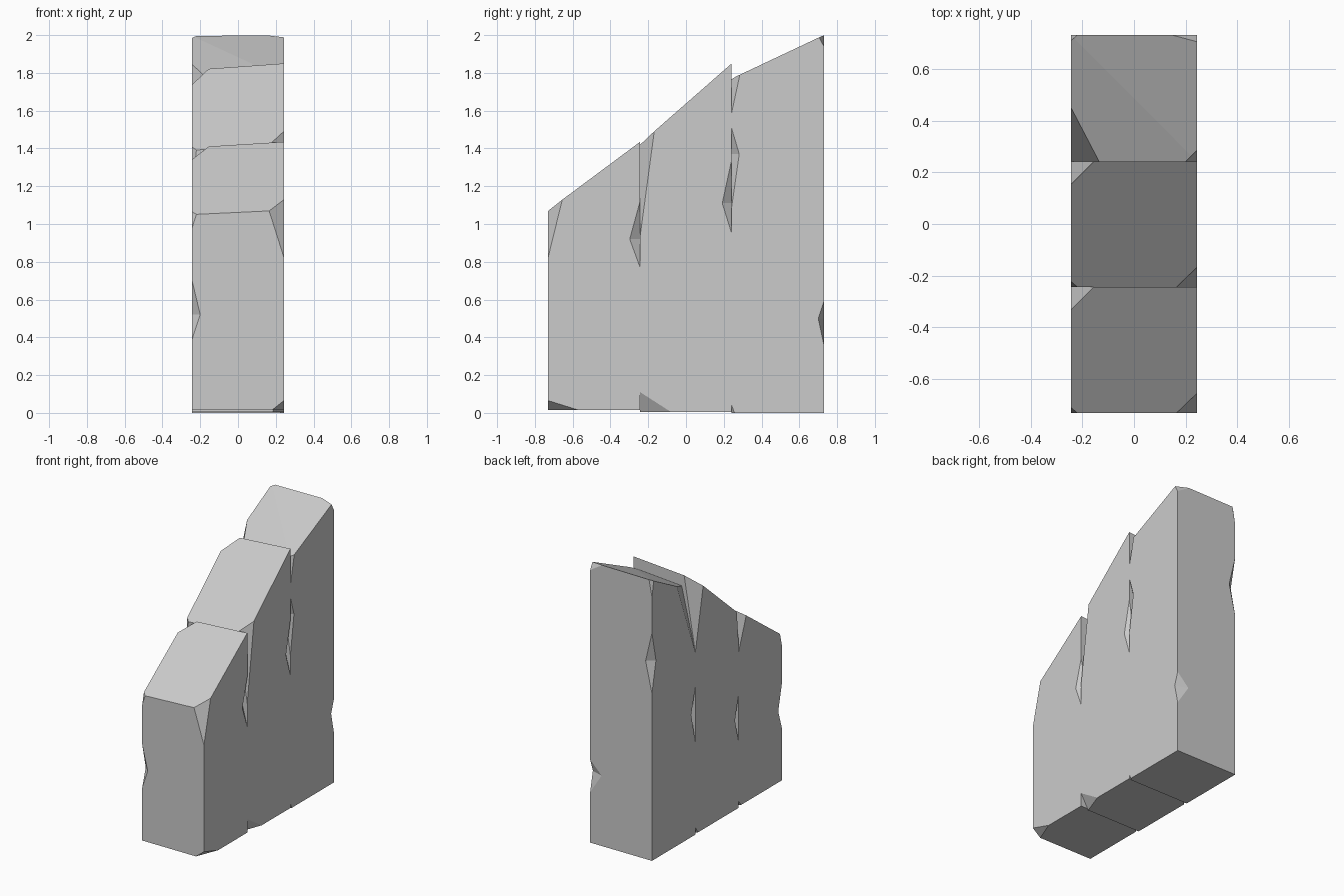
import bpy, bmesh
from mathutils import Vector

if "Cube" in bpy.data.objects:
    bpy.data.objects.remove(bpy.data.objects["Cube"])

X = 0.243


def block_corners(y0, y1, base, tops):
    # tops: heights at front left, front right, back left, back right
    c = {}
    for iy, y in enumerate((y0, y1)):
        for ix, x in enumerate((-X, X)):
            c[ix, iy, 0] = Vector((x, y, base))
            c[ix, iy, 1] = Vector((x, y, tops[iy * 2 + ix]))
    return c


def along(c, key, axis, dist):
    # point at a given distance from a corner along one of its edges
    other = list(key)
    other[axis] = 1 - other[axis]
    d = c[tuple(other)] - c[key]
    return c[key] + d * (dist / abs(d[axis]))


def chip_corner(bm, c, key, sizes):
    # slice off one corner with a plane and cap it
    p = [along(c, key, a, s) for a, s in enumerate(sizes)]
    n = (p[1] - p[0]).cross(p[2] - p[0]).normalized()
    if n.dot(c[key] - p[0]) < 0:
        n = -n
    res = bmesh.ops.bisect_plane(bm, geom=bm.verts[:] + bm.edges[:] + bm.faces[:],
                                 plane_co=p[0], plane_no=n, clear_outer=True)
    edges = [e for e in res["geom_cut"] if isinstance(e, bmesh.types.BMEdge)]
    bmesh.ops.edgenet_fill(bm, edges=edges)


def add_notch(bm, c, ix, iy, low, mid, high, dx, dy):
    # wedge cutter biting into a vertical edge
    e = c[ix, iy, 0]
    sx, sy = (1, -1)[ix], (1, -1)[iy]
    pts = [Vector((e.x, e.y, low)), Vector((e.x, e.y, high)),
           Vector((e.x + sx * dx, e.y, mid)), Vector((e.x, e.y + sy * dy, mid))]
    m = (pts[2] + pts[3]) / 2
    vs = [bm.verts.new(m + (p - m) * 1.3) for p in pts]
    bmesh.ops.convex_hull(bm, input=vs)


def make_object(name, bm):
    bmesh.ops.recalc_face_normals(bm, faces=bm.faces[:])
    me = bpy.data.meshes.new(name)
    bm.to_mesh(me)
    bm.free()
    ob = bpy.data.objects.new(name, me)
    bpy.context.collection.objects.link(ob)
    return ob


def stone(name, y0, y1, base, tops, chips, notches):
    c = block_corners(y0, y1, base, tops)
    bm = bmesh.new()
    bmesh.ops.convex_hull(bm, input=[bm.verts.new(p) for p in c.values()])
    bmesh.ops.dissolve_limit(bm, angle_limit=0.06, verts=bm.verts[:], edges=bm.edges[:])
    for key, sizes in chips.items():
        chip_corner(bm, c, key, sizes)
    ob = make_object(name, bm)

    cb = bmesh.new()
    for n in notches:
        add_notch(cb, c, *n)
    cutter = make_object(name + "_cutter", cb)
    mod = ob.modifiers.new("notches", "BOOLEAN")
    mod.operation, mod.solver, mod.object = "DIFFERENCE", "EXACT", cutter
    dg = bpy.context.evaluated_depsgraph_get()
    me = bpy.data.meshes.new_from_object(ob.evaluated_get(dg))
    ob.modifiers.clear()
    ob.data = me
    bpy.data.objects.remove(cutter)


# Corner keys are (right, back, top) as 0 or 1
# Front, lowest slab
stone("front_stone", -0.73, -0.243, 0.015, (1.05, 1.073, 1.405, 1.435),
      {(1, 0, 1): (0.078, 0.075, 0.25), (0, 0, 1): (0.023, 0.02, 0.07),
       (0, 1, 1): (0.088, 0.087, 0.295), (1, 0, 0): (0.063, 0.16, 0.05),
       (0, 1, 0): (0.03, 0.03, 0.04)},
      [(0, 0, 0.39, 0.52, 0.70, 0.043, 0.04), (1, 1, 0.77, 0.92, 1.12, 0.04, 0.055)])

# Middle slab
stone("middle_stone", -0.243, 0.242, 0.005, (1.39, 1.425, 1.815, 1.85),
      {(1, 0, 1): (0.078, 0.075, 0.49), (0, 0, 1): (0.023, 0.02, 0.2),
       (0, 1, 1): (0.088, 0.088, 0.52), (1, 0, 0): (0.06, 0.163, 0.105),
       (0, 1, 0): (0.03, 0.03, 0.05)},
      [(0, 0, 0.48, 0.64, 0.81, 0.04, 0.04), (1, 1, 0.95, 1.11, 1.34, 0.04, 0.05)])

# Back, tallest slab
stone("back_stone", 0.242, 0.73, 0.0, (1.735, 1.77, 1.995, 2.0),
      {(1, 0, 1): (0.043, 0.043, 0.18), (0, 0, 1): (0.108, 0.207, 0.44),
       (0, 1, 1): (0.023, 0.02, 0.12), (1, 1, 1): (0.093, 0.025, 0.06),
       (1, 0, 0): (0.02, 0.015, 0.04)},
      [(0, 0, 0.66, 0.87, 1.05, 0.04, 0.047), (1, 0, 1.09, 1.37, 1.505, 0.04, 0.04),
       (1, 1, 0.36, 0.50, 0.59, 0.09, 0.03), (0, 1, 1.19, 1.41, 1.62, 0.05, 0.045)])
